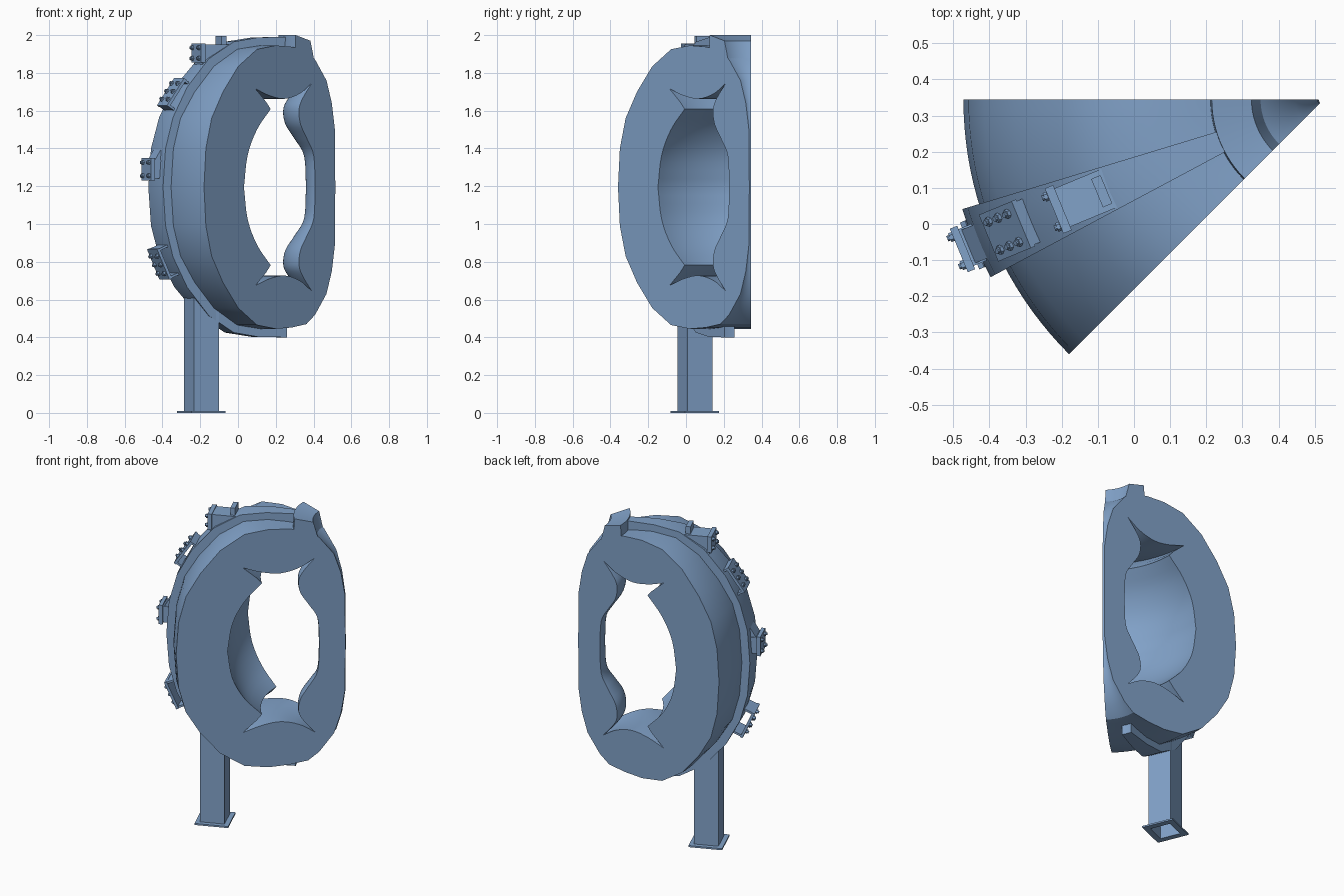
import bpy, bmesh, math
from mathutils import Matrix, Vector

if "Cube" in bpy.data.objects:
    bpy.data.objects.remove(bpy.data.objects["Cube"])

AX, AY, ZC = 0.525, 0.345, 1.195          # torus axis and mid-height
A0, A1 = math.radians(180), math.radians(225)
AM = (A0 + A1) / 2
D = Vector((math.cos(AM), math.sin(AM), 0))     # outward on the centre plane
T = Vector((-math.sin(AM), math.cos(AM), 0))    # tangent
Z = Vector((0, 0, 1))

steel = bpy.data.materials.new("blue_steel")
steel.diffuse_color = (0.22, 0.36, 0.58, 1)
steel.use_nodes = True
steel.node_tree.nodes["Principled BSDF"].inputs["Base Color"].default_value = steel.diffuse_color


def finish(bm, name, angle=28):
    bmesh.ops.recalc_face_normals(bm, faces=bm.faces)
    me = bpy.data.meshes.new(name)
    bm.to_mesh(me)
    bm.free()
    me.materials.append(steel)
    ob = bpy.data.objects.new(name, me)
    bpy.context.collection.objects.link(ob)
    bpy.ops.object.select_all(action='DESELECT')
    ob.select_set(True)
    bpy.context.view_layer.objects.active = ob
    bpy.ops.object.shade_smooth_by_angle(angle=math.radians(angle))
    return ob


def spline(pts, n=4):
    p = [Vector(q) for q in pts]
    p = [2 * p[0] - p[1]] + p + [2 * p[-1] - p[-2]]
    out = []
    for a, b, c, d in zip(p, p[1:], p[2:], p[3:]):
        for k in range(n):
            t = k / n
            out.append(tuple(0.5 * (2 * b + (c - a) * t + (2 * a - 5 * b + 4 * c - d) * t * t
                                    + (3 * b - a - 3 * c + d) * t ** 3)))
    return out + [tuple(p[-2])]


def mirrored(half):
    # half runs between two mid-height points; add the lower half
    return half + [(r, 2 * ZC - z) for r, z in reversed(half[1:-1])]


def sweep(name, loops, a0, a1, steps):
    # revolve closed (r, z) loops through an arc and cap both ends
    bm = bmesh.new()
    ends = []
    for loop in loops:
        rings = []
        for s in range(steps + 1):
            a = a0 + (a1 - a0) * s / steps
            rings.append([bm.verts.new((AX + r * math.cos(a), AY + r * math.sin(a), z))
                          for r, z in loop])
        n = len(loop)
        for ra, rb in zip(rings, rings[1:]):
            for i in range(n):
                j = (i + 1) % n
                bm.faces.new((ra[i], ra[j], rb[j], rb[i]))
        ends.append((rings[0], rings[-1]))
    for k in (0, 1):
        edges = [bm.edges.get((e[k][i - 1], e[k][i])) for e in ends for i in range(len(e[k]))]
        bmesh.ops.triangle_fill(bm, use_beauty=True, edges=edges)
    return finish(bm, name)


def box(bm, m, centre, size):
    bmesh.ops.create_cube(bm, size=1, matrix=m @ Matrix.Translation(centre)
                          @ Matrix.Diagonal((*size, 1)))


def frame(r, z, tilt):
    # local x = outward normal, y = tangent, z = up along the shell
    n = D * math.cos(tilt) + Z * math.sin(tilt)
    m = Matrix((n, T, n.cross(T))).transposed().to_4x4()
    m.translation = Vector((AX, AY, z)) + D * r
    return m


def bolts(bm, m, x, ys, zs):
    for y in ys:
        for z in zs:
            for rad, dep in ((0.013, 0.010), (0.008, 0.017)):
                bmesh.ops.create_cone(
                    bm, cap_ends=True, segments=6 if rad > 0.01 else 10, radius1=rad, radius2=rad,
                    depth=dep, matrix=m @ Matrix.Translation((x + dep / 2, y, z))
                    @ Matrix.Rotation(math.pi / 2, 4, 'Y'))


# Vessel sector: outer shell profile and plasma cavity profile
outer = mirrored([(0.014, ZC), (0.017, 1.5), (0.04, 1.64), (0.08, 1.76), (0.165, 1.87),
                  (0.23, 1.92), (0.34, 1.938), (0.46, 1.945), (0.6, 1.925), (0.74, 1.835),
                  (0.855, 1.7), (0.94, 1.56), (0.983, 1.4), (0.997, ZC)])
inner_wall = spline([(0.165, ZC), (0.175, 1.36), (0.225, 1.45), (0.275, 1.53),
                     (0.285, 1.61), (0.255, 1.67), (0.19, 1.745)])
roof = spline([(0.19, 1.745), (0.28, 1.69), (0.39, 1.663), (0.5, 1.678), (0.61, 1.715)])
outer_wall = spline([(0.498, 1.608), (0.6, 1.5), (0.67, 1.365), (0.698, ZC)])
cavity = mirrored(inner_wall + roof[1:] + [(0.53, 1.645)] + outer_wall)
sweep("vessel_sector", [outer, cavity], A0, A1, 20)

# Collar block around the top near the axis
sweep("top_collar", [[(0.315, 1.9), (0.31, 2.0), (0.20, 1.97), (0.17, 1.86)]], A0, A1, 12)

# Rib wrapped round the outside on the centre plane
up = [(0.3, 1.99), (0.47, 1.988), (0.62, 1.965), (0.77, 1.875), (0.9, 1.725),
      (0.985, 1.565), (1.03, 1.4), (1.045, ZC)]
band = up + [(r, 2 * ZC - z) for r, z in reversed(up[:-1])]
back = [(0.3 + (r - 0.3) * 0.9, ZC + (z - ZC) * 0.91) for r, z in reversed(band)]
half = math.radians(5.6)
sweep("centre_rib", [band + back], AM - half, AM + half, 5)

# Open brackets (plate on two arms) on the upper and lower shoulders
for name, r, z, tilt in (("upper_bracket", 0.955, 1.7, 34), ("lower_bracket", 1.025, 0.785, -24)):
    bm = bmesh.new()
    m = frame(r, z, math.radians(tilt))
    box(bm, m, (-0.008, 0, 0), (0.016, 0.14, 0.175))
    for s in (-1, 1):
        box(bm, m, (-0.065, 0, s * 0.08), (0.11, 0.13, 0.012))
    bolts(bm, m, 0, (-0.042, 0.042), (-0.05, 0, 0.05))
    finish(bm, name)

# Mid-height bracket with gusset
bm = bmesh.new()
m = frame(1.09, 1.29, 0)
box(bm, m, (-0.008, 0, 0), (0.022, 0.13, 0.12))
box(bm, m, (-0.05, 0, 0), (0.08, 0.11, 0.10))
g = [[bm.verts.new(m @ Vector((x, y, z))) for x, z in ((-0.02, 0.04), (-0.09, 0.04), (-0.075, 0.13))]
     for y in (-0.05, 0.05)]
bm.faces.new(g[0])
bm.faces.new(g[1])
for i in range(3):
    j = (i + 1) % 3
    bm.faces.new((g[0][i], g[0][j], g[1][j], g[1][i]))
bolts(bm, m, 0.003, (-0.042, 0.042), (-0.035, 0.035))
finish(bm, "side_bracket")

# Top block with bolted end plate and lifting tab
bm = bmesh.new()
m = frame(0.8, 1.905, 0)
box(bm, m, (-0.1, 0, -0.01), (0.19, 0.115, 0.11))
box(bm, m, (-0.005, 0, 0), (0.025, 0.135, 0.1))
box(bm, m, (-0.135, 0, 0.06), (0.028, 0.085, 0.06))
bolts(bm, m, 0.008, (-0.045, 0.045), (-0.028, 0.028))
finish(bm, "top_block")

# Support leg: hollow square tube on a flanged foot
bm = bmesh.new()
m = frame(0.778, 0, 0)
w, t, h = 0.142, 0.008, 0.68
for s in (-1, 1):
    box(bm, m, (s * (w - t) / 2, 0, h / 2), (t, w, h))
    box(bm, m, (0, s * (w - t) / 2, h / 2), (w - 2 * t, t, h))
finish(bm, "support_leg")
bm = bmesh.new()
f = 0.197
e = (f - w) / 2 + t
for s in (-1, 1):
    box(bm, m, (s * (f - e) / 2, 0, 0.005), (e, f, 0.01))
    box(bm, m, (0, s * (f - e) / 2, 0.005), (f - 2 * e, e, 0.01))
finish(bm, "foot_flange")
